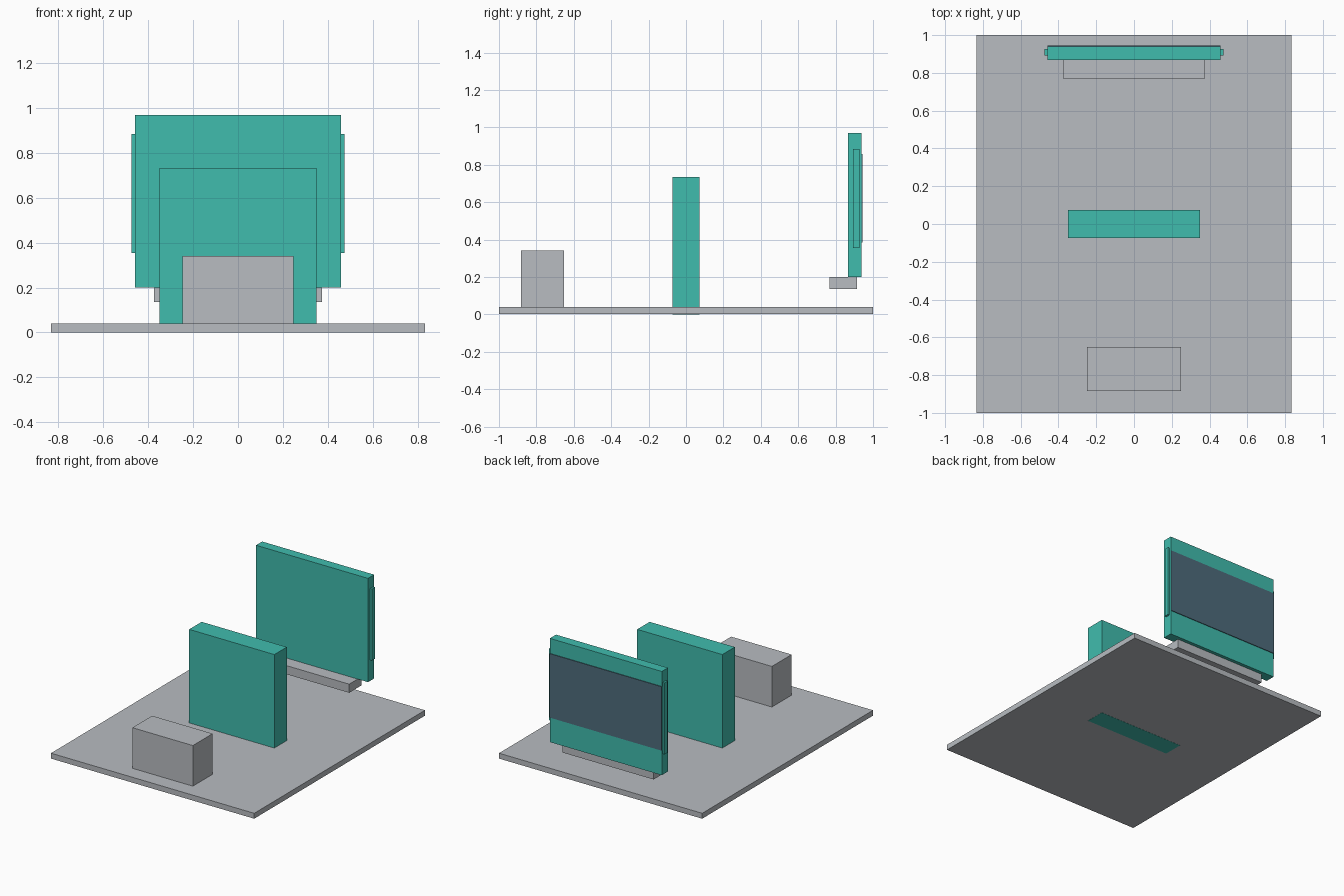
import bpy
import bmesh

if "Cube" in bpy.data.objects:
    bpy.data.objects.remove(bpy.data.objects["Cube"])


def material(name, rgb):
    """Flat colour from 0-255 sRGB values."""
    def linear(c):
        c /= 255
        return c / 12.92 if c <= 0.04045 else ((c + 0.055) / 1.055) ** 2.4
    mat = bpy.data.materials.new(name)
    mat.diffuse_color = (*[linear(c) for c in rgb], 1)
    mat.use_nodes = True
    mat.node_tree.nodes["Principled BSDF"].inputs["Base Color"].default_value = mat.diffuse_color
    return mat


def box(name, x, y, z, mat):
    """Box from (min, max) ranges on each axis."""
    bm = bmesh.new()
    bmesh.ops.create_cube(bm, size=1)
    for v in bm.verts:
        v.co = [lo + (c + 0.5) * (hi - lo) for c, (lo, hi) in zip(v.co, (x, y, z))]
    mesh = bpy.data.meshes.new(name)
    bm.to_mesh(mesh)
    bm.free()
    mesh.materials.append(mat)
    obj = bpy.data.objects.new(name, mesh)
    bpy.context.collection.objects.link(obj)
    return obj


grey = material("light grey", (184, 188, 193))
teal = material("teal", (64, 188, 174))
slate = material("slate blue", (78, 108, 124))

# Floor slab, with the centre panel reaching through to its underside
box("base_slab", (-0.833, 0.833), (-1, 1), (0.001, 0.041), grey)
box("centre_panel", (-0.349, 0.349), (-0.073, 0.073), (0, 0.734), teal)

# Low block at the front
box("front_block", (-0.248, 0.248), (-0.883, -0.652), (0.041, 0.342), grey)

# Raised rear board on its ledge
box("rear_ledge", (-0.374, 0.374), (0.768, 0.914), (0.136, 0.2), grey)
box("rear_board", (-0.459, 0.459), (0.867, 0.939), (0.2, 0.969), teal)

# Dark plate across the back of the board
box("rear_screen", (-0.459, 0.459), (0.939, 0.944), (0.384, 0.858), slate)

# Thin strips on both ends of the board
for side, x in (("left", (-0.474, -0.459)), ("right", (0.459, 0.474))):
    box(side + "_edge_strip", x, (0.893, 0.927), (0.354, 0.884), teal)
